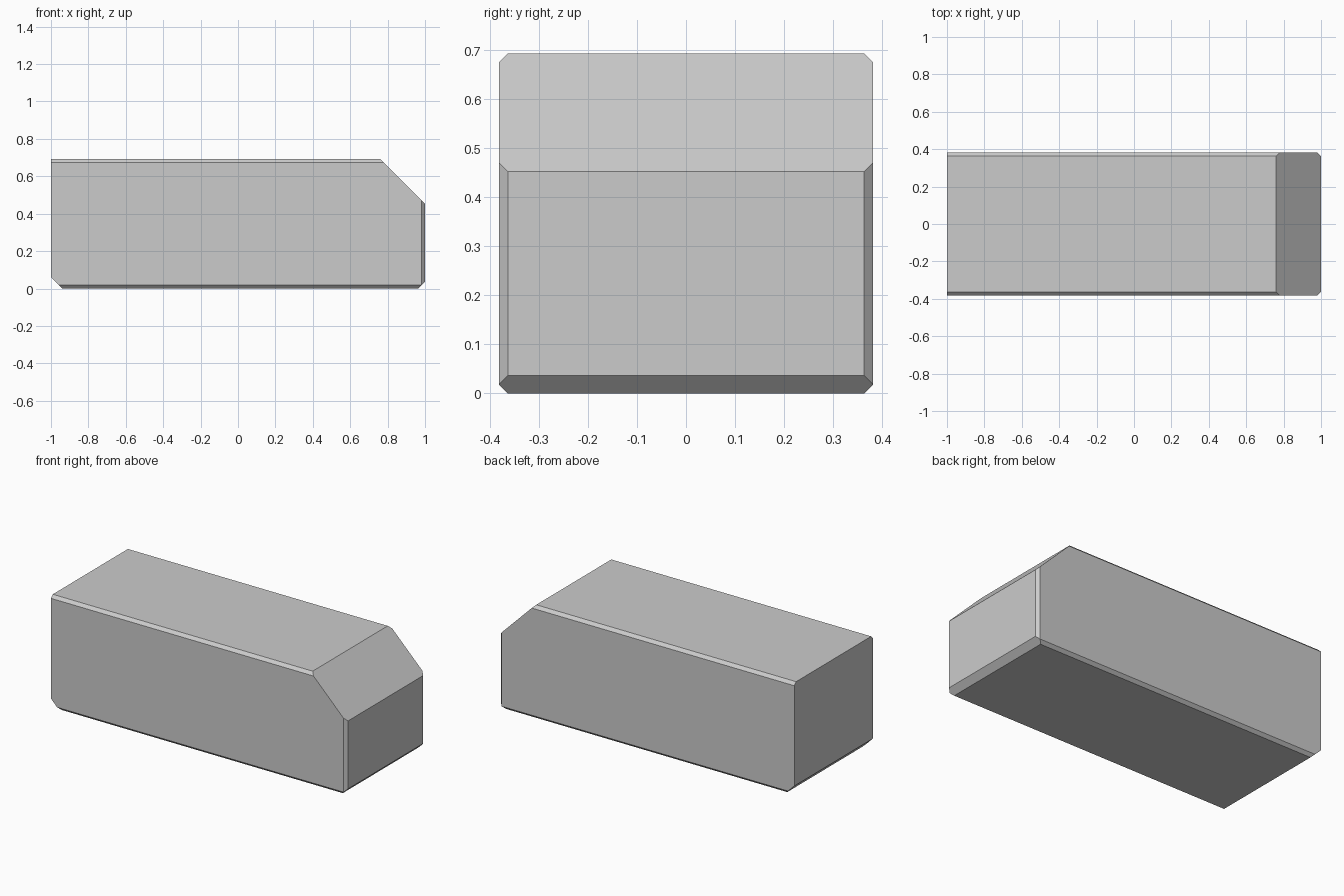
import bpy, bmesh
from mathutils import Vector

if "Cube" in bpy.data.objects:
    bpy.data.objects.remove(bpy.data.objects["Cube"])

W, H, B = 0.381, 0.692, 0.018  # half width, height, small bevel

bm = bmesh.new()
bmesh.ops.create_cube(bm, size=1)
for v in bm.verts:
    v.co = (v.co.x * 2, v.co.y * 2 * W, (v.co.z + 0.5) * H)


def chamfer(point, normal):
    """Cut away everything beyond the plane and cap the opening."""
    geom = bm.verts[:] + bm.edges[:] + bm.faces[:]
    cut = bmesh.ops.bisect_plane(bm, geom=geom, dist=1e-6, plane_co=Vector(point),
                                 plane_no=Vector(normal), clear_outer=True)
    edges = [e for e in cut["geom_cut"] if isinstance(e, bmesh.types.BMEdge)]
    bmesh.ops.contextual_create(bm, geom=edges)


# narrow bevels: long edges and the vertical edges of the right end
for s in (-1, 1):
    chamfer((0, s * (W - B), H), (0, s, 1))
    chamfer((0, s * (W - B), 0), (0, s, -1))
    chamfer((1, s * (W - B), 0), (1, s, 0))

# sloped nose, then the two lower end chamfers
chamfer((1, 0, 0.452), (1, 0, 1))
chamfer((1, 0, 2 * B), (1, 0, -1))
chamfer((-1, 0, 0.06), (-1, 0, -1))

bmesh.ops.recalc_face_normals(bm, faces=bm.faces[:])
mesh = bpy.data.meshes.new("chamfered_block")
bm.to_mesh(mesh)
bm.free()
bpy.context.collection.objects.link(bpy.data.objects.new("chamfered_block", mesh))
